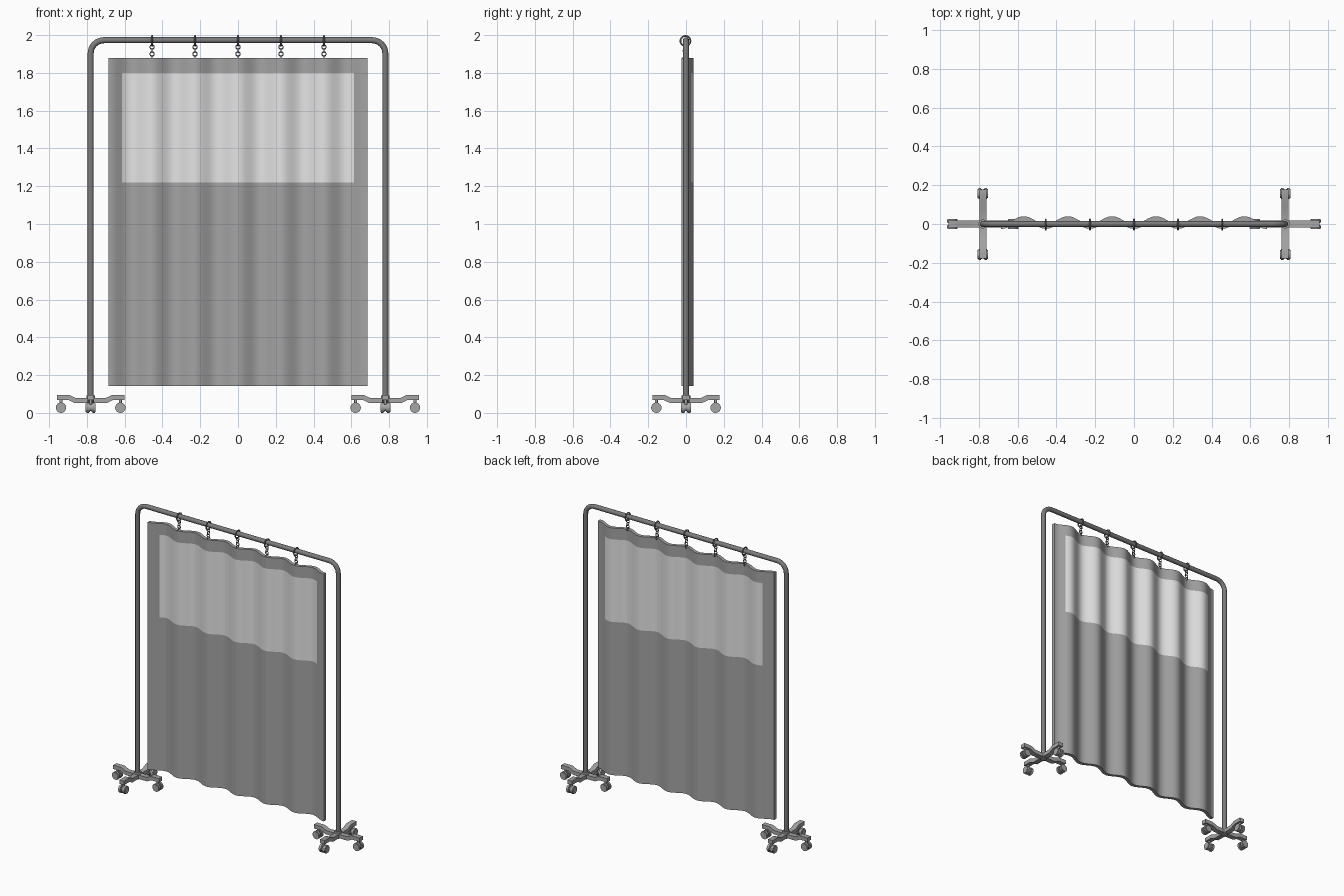
import bpy, bmesh, math
from mathutils import Matrix, Vector

cube = bpy.data.objects.get("Cube")
if cube:
    bpy.data.objects.remove(cube)


def material(name, value):
    m = bpy.data.materials.new(name)
    m.use_nodes = True
    m.diffuse_color = (value, value, value, 1)
    m.node_tree.nodes["Principled BSDF"].inputs["Base Color"].default_value = (value, value, value, 1)
    return m


STEEL = material("dark steel", 0.2)
BASE = material("grey base", 0.38)
CLOTH = material("grey curtain", 0.37)
WINDOW = material("light window", 0.78)

POST_X = 0.78
BAR_Z = 1.973
PITCH = 0.2275


def finish(name, bm, *mats, angle=40):
    bmesh.ops.recalc_face_normals(bm, faces=bm.faces)
    mesh = bpy.data.meshes.new(name)
    bm.to_mesh(mesh)
    bm.free()
    ob = bpy.data.objects.new(name, mesh)
    bpy.context.collection.objects.link(ob)
    for m in mats:
        mesh.materials.append(m)
    bpy.ops.object.select_all(action='DESELECT')
    ob.select_set(True)
    bpy.context.view_layer.objects.active = ob
    bpy.ops.object.shade_smooth_by_angle(angle=math.radians(angle))


def cylinder(bm, centre, radius, depth, axis='Z', sides=24):
    turn = Matrix.Rotation(math.pi / 2, 4, 'X') if axis == 'Y' else Matrix()
    bmesh.ops.create_cone(bm, cap_ends=True, segments=sides, radius1=radius, radius2=radius,
                          depth=depth, matrix=Matrix.Translation(centre) @ turn)


def ring(bm, centre, radius, tube, axis):
    """Torus whose hole points along X or Y."""
    n, k = 24, 8
    rows = []
    for i in range(n):
        a = math.tau * i / n
        row = []
        for j in range(k):
            b = math.tau * j / k
            r = radius + tube * math.cos(b)
            u, v, w = r * math.cos(a), r * math.sin(a), tube * math.sin(b)
            p = Vector((w, u, v) if axis == 'X' else (u, w, v))
            row.append(bm.verts.new(p + Vector(centre)))
        rows.append(row)
    for i in range(n):
        for j in range(k):
            a, b = rows[i], rows[(i + 1) % n]
            bm.faces.new((a[j], b[j], b[(j + 1) % k], a[(j + 1) % k]))


# Bent tube frame
bend = 0.07
path = [(-POST_X, 0.05)]
for i in range(9):
    a = math.pi - math.pi / 2 * i / 8
    path.append((-POST_X + bend + bend * math.cos(a), BAR_Z - bend + bend * math.sin(a)))
path += [(-x, z) for x, z in reversed(path)]
curve = bpy.data.curves.new("frame_curve", 'CURVE')
curve.dimensions = '3D'
curve.bevel_depth = 0.016
curve.bevel_resolution = 4
curve.use_fill_caps = True
spline = curve.splines.new('POLY')
spline.points.add(len(path) - 1)
for point, (x, z) in zip(spline.points, path):
    point.co = (x, 0, z, 1)
spline.use_smooth = True
curve.materials.append(STEEL)
frame = bpy.data.objects.new("tube_frame", curve)
bpy.context.collection.objects.link(frame)


# Four-armed feet on twin-wheel casters
ARM = [(0, 0.052), (0.085, 0.052), (0.12, 0.069), (0.178, 0.069),
       (0.178, 0.096), (0.115, 0.096), (0.08, 0.079), (0, 0.079)]


def foot(name, x):
    bm = bmesh.new()
    cylinder(bm, (0, 0, 0.07), 0.023, 0.046)
    for q in range(4):
        arm = bmesh.new()
        # Wheels with rounded rims
        for side in (-1, 1):
            cylinder(arm, (0.157, side * 0.0155, 0.0275), 0.0275, 0.022, 'Y')
        rims = [e for e in arm.edges if abs(e.verts[0].co.y - e.verts[1].co.y) < 0.001]
        bmesh.ops.bevel(arm, geom=rims, offset=0.004, segments=2, affect='EDGES')
        # Cranked arm
        face = arm.faces.new([arm.verts.new((u, -0.018, z)) for u, z in ARM])
        out = bmesh.ops.extrude_face_region(arm, geom=[face])['geom']
        bmesh.ops.translate(arm, vec=(0, 0.036, 0),
                            verts=[v for v in out if isinstance(v, bmesh.types.BMVert)])
        bmesh.ops.recalc_face_normals(arm, faces=arm.faces)
        # Stem and axle
        cylinder(arm, (0.157, 0, 0.055), 0.008, 0.04, sides=12)
        cylinder(arm, (0.157, 0, 0.0275), 0.018, 0.02, 'Y', 16)
        bmesh.ops.rotate(arm, verts=arm.verts, matrix=Matrix.Rotation(q * math.pi / 2, 3, 'Z'))
        part = bpy.data.meshes.new("arm_part")
        arm.to_mesh(part)
        arm.free()
        bm.from_mesh(part)
        bpy.data.meshes.remove(part)
    bmesh.ops.translate(bm, verts=bm.verts, vec=(x, 0, 0))
    finish(name, bm, BASE)


foot("left_caster_foot", POST_X)
foot("right_caster_foot", -POST_X)


# Thick pleated curtain with a window band on both sides
HALF, WIN, LOW, HIGH, THICK = 0.685, 0.613, 1.22, 1.80, 0.024


def pleat(x):
    return 0.0075 - 0.0205 * math.cos(math.tau * x / PITCH)


xs = sorted([-HALF + 2 * HALF * i / 120 for i in range(121)] + [-WIN, WIN])
zs = [0.143, LOW, HIGH, 1.88]
bm = bmesh.new()
front, back = [[[bm.verts.new((x, pleat(x) + off, z)) for x in xs] for z in zs]
               for off in (-THICK / 2, THICK / 2)]
last = len(xs) - 1
for grid in (front, back):
    for r in range(3):
        for c in range(last):
            f = bm.faces.new((grid[r][c], grid[r][c + 1], grid[r + 1][c + 1], grid[r + 1][c]))
            f.material_index = int(r == 1 and abs(xs[c] + xs[c + 1]) / 2 < WIN)
for r in (0, 3):
    for c in range(last):
        bm.faces.new((front[r][c], front[r][c + 1], back[r][c + 1], back[r][c]))
for c in (0, last):
    for r in range(3):
        bm.faces.new((front[r][c], front[r + 1][c], back[r + 1][c], back[r][c]))
finish("curtain", bm, CLOTH, WINDOW)


# Hanging rings and chains
for i in range(-2, 3):
    x = i * PITCH
    bm = bmesh.new()
    ring(bm, (x, -0.003, 1.969), 0.0265, 0.0045, 'X')
    for z, axis in ((1.937, 'Y'), (1.918, 'X'), (1.900, 'Y'), (1.881, 'X')):
        ring(bm, (x, -0.004, z), 0.011, 0.0028, axis)
    finish("hanger_" + str(i + 3), bm, STEEL, angle=60)
